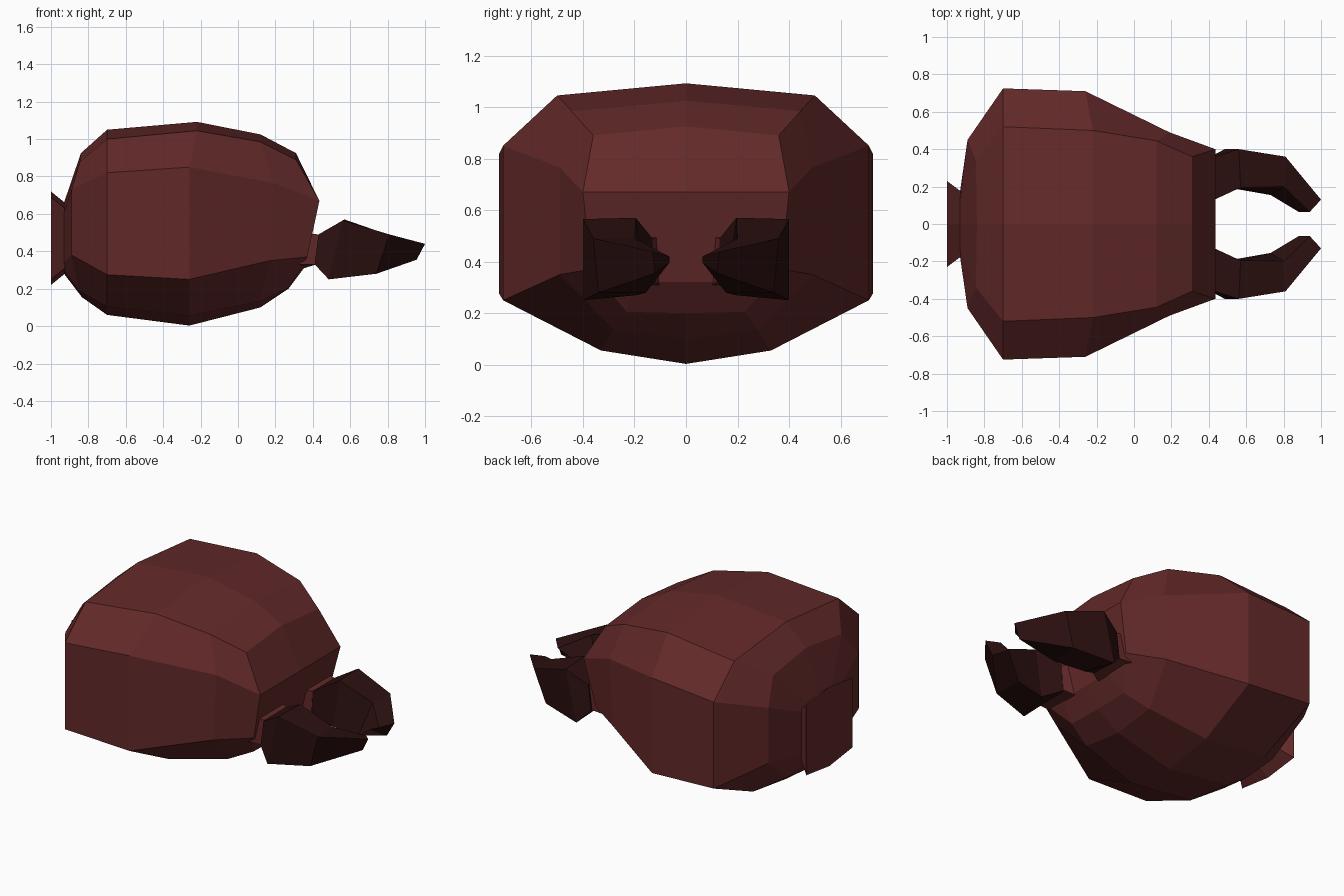
import bpy, bmesh


def material(name, rgb):
    m = bpy.data.materials.new(name)
    m.diffuse_color = (*rgb, 1)
    return m


RED = material("dark_red", (0.125, 0.022, 0.022))
DARK = material("dark_maroon", (0.025, 0.005, 0.005))


def loft(name, rings, mat):
    """Bridge closed rings of points in order and cap both ends."""
    bm = bmesh.new()
    loops = [[bm.verts.new(p) for p in r] for r in rings]
    n = len(loops[0])
    for a, b in zip(loops, loops[1:]):
        for i in range(n):
            j = (i + 1) % n
            bm.faces.new((a[i], a[j], b[j], b[i]))
    bm.faces.new(loops[0])
    bm.faces.new(loops[-1])
    bmesh.ops.remove_doubles(bm, verts=bm.verts, dist=0.0005)
    bmesh.ops.recalc_face_normals(bm, faces=bm.faces)
    me = bpy.data.meshes.new(name)
    bm.to_mesh(me)
    bm.free()
    me.materials.append(mat)
    ob = bpy.data.objects.new(name, me)
    bpy.context.collection.objects.link(ob)
    return ob


def flip(points):
    return [(x, -y, z) for x, y, z in points]


def sym_ring(top, side, bottom):
    """Ring from its top point, +y side points (downwards) and bottom point."""
    return ([(top[0], 0, top[1])] + side + [(bottom[0], 0, bottom[1])]
            + flip(side[::-1]))


# Head shell: rings from back to front
head = [
    ((-.93, .66), [(-.93, .12, .65), (-.93, .175, .61),
                   (-.93, .175, .34), (-.93, .12, .30)], (-.93, .28)),
    ((-.84, .925), [(-.845, .34, .88), (-.89, .45, .73),
                    (-.89, .45, .38), (-.85, .22, .19)], (-.835, .155)),
    ((-.70, 1.05), [(-.70, .52, 1.0), (-.70, .725, .82),
                    (-.70, .725, .275), (-.70, .33, .105)], (-.70, .06)),
    ((-.22, 1.092), [(-.22, .50, 1.045), (-.26, .71, .85),
                     (-.26, .71, .25), (-.26, .33, .055)], (-.26, .003)),
    ((.12, 1.025), [(.12, .445, .985), (.19, .49, .765),
                    (.17, .49, .35), (.12, .28, .135)], (.12, .10)),
    ((.31, .925), [(.31, .36, .89), (.435, .40, .67),
                   (.37, .37, .37), (.27, .23, .205)], (.27, .20)),
    ((.435, .67), [(.435, .40, .67), (.435, .40, .67),
                   (.37, .37, .37), (.36, .20, .32)], (.36, .32)),
]
loft("head", [sym_ring(*r) for r in head], RED)

# Neck collar flaring backwards
loft("neck", [sym_ring((x, .47 + h), [(x, w, .47 + h - .03), (x, w, .47 - h + .03)],
                       (x, .47 - h))
              for x, w, h in ((-1, .23, .25), (-.92, .17, .185))], RED)

# Pincers: outer top, inner top, inner bottom, outer bottom per ring
root = [
    [(.34, .36, .50), (.34, .09, .50), (.32, .09, .30), (.32, .36, .33)],
    [(.43, .35, .49), (.43, .13, .49), (.42, .13, .33), (.42, .35, .33)],
]
pincer = [
    [(.43, .36, .49), (.43, .13, .49), (.41, .13, .33), (.41, .36, .33)],
    [(.56, .40, .565), (.57, .195, .57), (.53, .19, .27), (.485, .40, .25)],
    [(.81, .36, .49), (.80, .20, .49), (.73, .155, .28), (.74, .34, .28)],
    [(1.0, .13, .44), (.94, .065, .42), (.88, .065, .395), (.955, .12, .355)],
]
for side, fn in (("left", list), ("right", flip)):
    loft(side + "_pincer_root", [fn(r) for r in root], RED)
    loft(side + "_pincer", [fn(r) for r in pincer], DARK)
